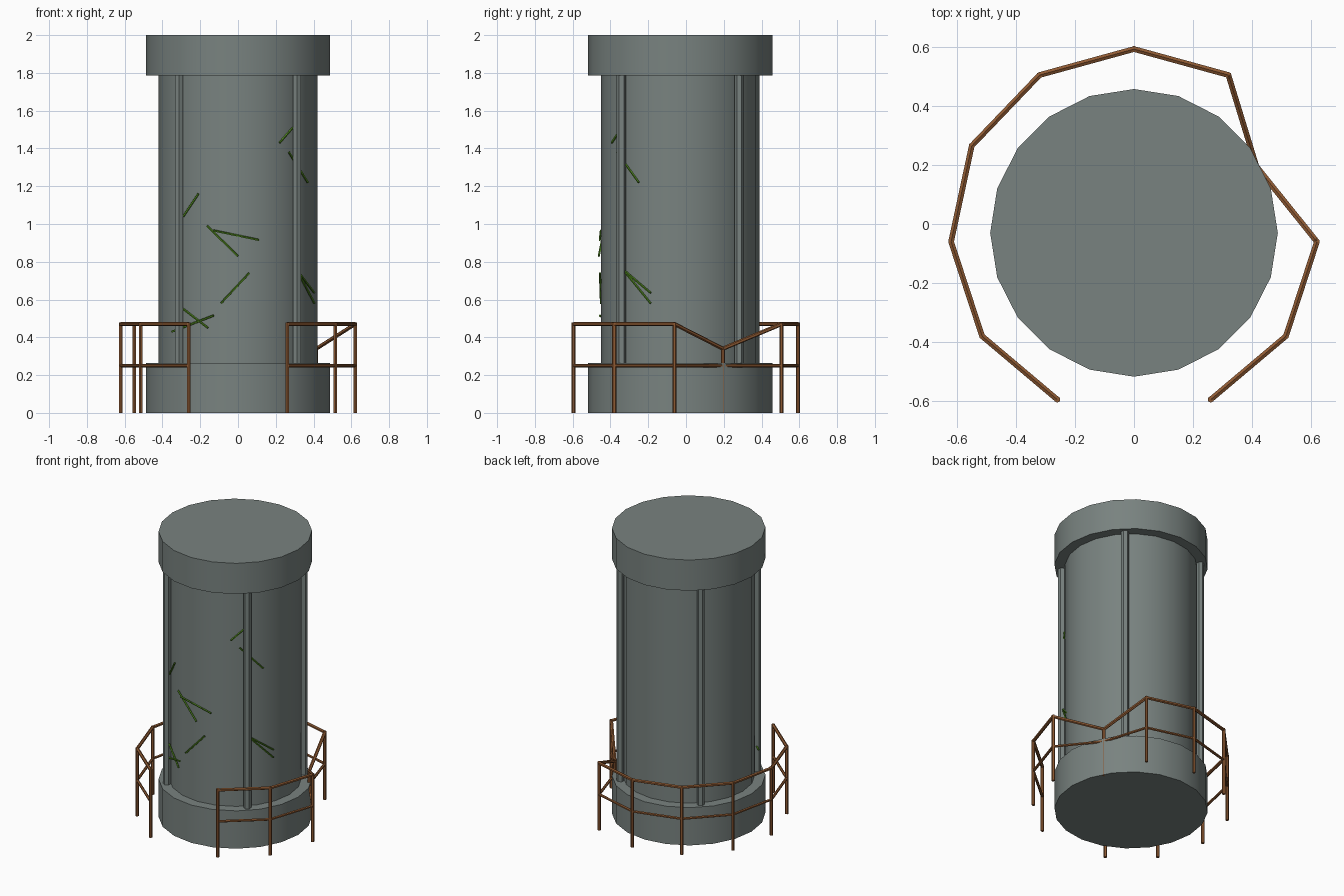
import bpy
import math
from mathutils import Vector

cube = bpy.data.objects.get("Cube")
if cube:
    bpy.data.objects.remove(cube, do_unlink=True)


def make_material(name, rgb):
    mat = bpy.data.materials.new(name)
    mat.use_nodes = True
    mat.diffuse_color = (*rgb, 1)
    mat.node_tree.nodes["Principled BSDF"].inputs["Base Color"].default_value = (*rgb, 1)
    return mat


CONCRETE = make_material("grey concrete", (0.19, 0.225, 0.215))
RUST = make_material("rusty metal", (0.27, 0.10, 0.032))
GREEN = make_material("vine green", (0.085, 0.26, 0.015))

AXIS_Y = -0.03      # the tank sits slightly forward of the railing centre
SHAFT_R = 0.42


def rod(name, start, end, radius, sides, mat):
    """Prism running from one point to another."""
    start, end = Vector(start), Vector(end)
    span = end - start
    bpy.ops.mesh.primitive_cylinder_add(
        vertices=sides, radius=radius, depth=span.length, location=(start + end) / 2,
        rotation=span.to_track_quat('Z', 'Y').to_euler())
    obj = bpy.context.object
    obj.name = name
    obj.data.materials.append(mat)
    return obj


def drum(name, bottom, top, radius):
    """Upright smooth-sided cylinder on the tank axis."""
    bpy.ops.mesh.primitive_cylinder_add(
        vertices=20, radius=radius, depth=top - bottom,
        location=(0, AXIS_Y, (bottom + top) / 2))
    obj = bpy.context.object
    obj.name = name
    obj.data.materials.append(CONCRETE)
    bpy.ops.object.shade_smooth_by_angle(angle=math.radians(30))


# Tank body
drum("base", 0, 0.265, 0.4875)
drum("shaft", 0.25, 1.8, SHAFT_R)
drum("cap", 1.785, 2, 0.4875)

# Four upright ribs on the diagonals
for sx in (-1, 1):
    for sy in (-1, 1):
        bpy.ops.mesh.primitive_cylinder_add(
            vertices=6, radius=0.025, depth=1.55,
            location=(sx * 0.312, AXIS_Y + sy * 0.312, 1.025))
        rib = bpy.context.object
        rib.name = "rib"
        rib.data.materials.append(CONCRETE)

# Railing: mirrored post positions, open at the front, one post bent inwards
half = [(0.26, -0.595), (0.515, -0.38), (0.62, -0.06), (0.55, 0.265), (0.32, 0.505)]
TOP, MID = 0.47, 0.25
posts = [(-x, y, TOP) for x, y in half] + [(0, 0.593, TOP)]
posts += [(x, y, TOP) for x, y in reversed(half)]
BENT = 7
posts[BENT] = (0.415, 0.195, 0.34)

for x, y, z in posts:
    rod("railing_post", (x, y, 0), (x, y, z + 0.008), 0.011, 6, RUST)
for (ax, ay, az), (bx, by, bz) in zip(posts, posts[1:]):
    rod("top_rail", (ax, ay, az), (bx, by, bz), 0.011, 6, RUST)
    rod("middle_rail", (ax, ay, MID), (bx, by, MID), 0.009, 6, RUST)

# Vine stalks lying against the front of the shaft: x, z of both ends
vines = [
    (0.22, 1.43, 0.29, 1.51), (0.27, 1.38, 0.37, 1.22),
    (-0.29, 1.04, -0.21, 1.16), (-0.165, 0.99, 0.0, 0.83),
    (-0.13, 0.965, 0.11, 0.915), (-0.09, 0.58, 0.06, 0.74),
    (-0.35, 0.43, -0.13, 0.515), (-0.29, 0.55, -0.16, 0.45),
    (0.31, 0.76, 0.405, 0.635), (0.31, 0.76, 0.405, 0.58),
]


def on_shaft(x, z, radius):
    return Vector((x, AXIS_Y - math.sqrt(radius ** 2 - x ** 2), z))


for x1, z1, x2, z2 in vines:
    # lift the chord so its middle stays outside the curved wall
    a, b = on_shaft(x1, 0, SHAFT_R), on_shaft(x2, 0, SHAFT_R)
    r = SHAFT_R + 0.003 + (a - b).length_squared / (8 * SHAFT_R)
    rod("vine_stalk", on_shaft(x1, z1, r), on_shaft(x2, z2, r), 0.006, 5, GREEN)
